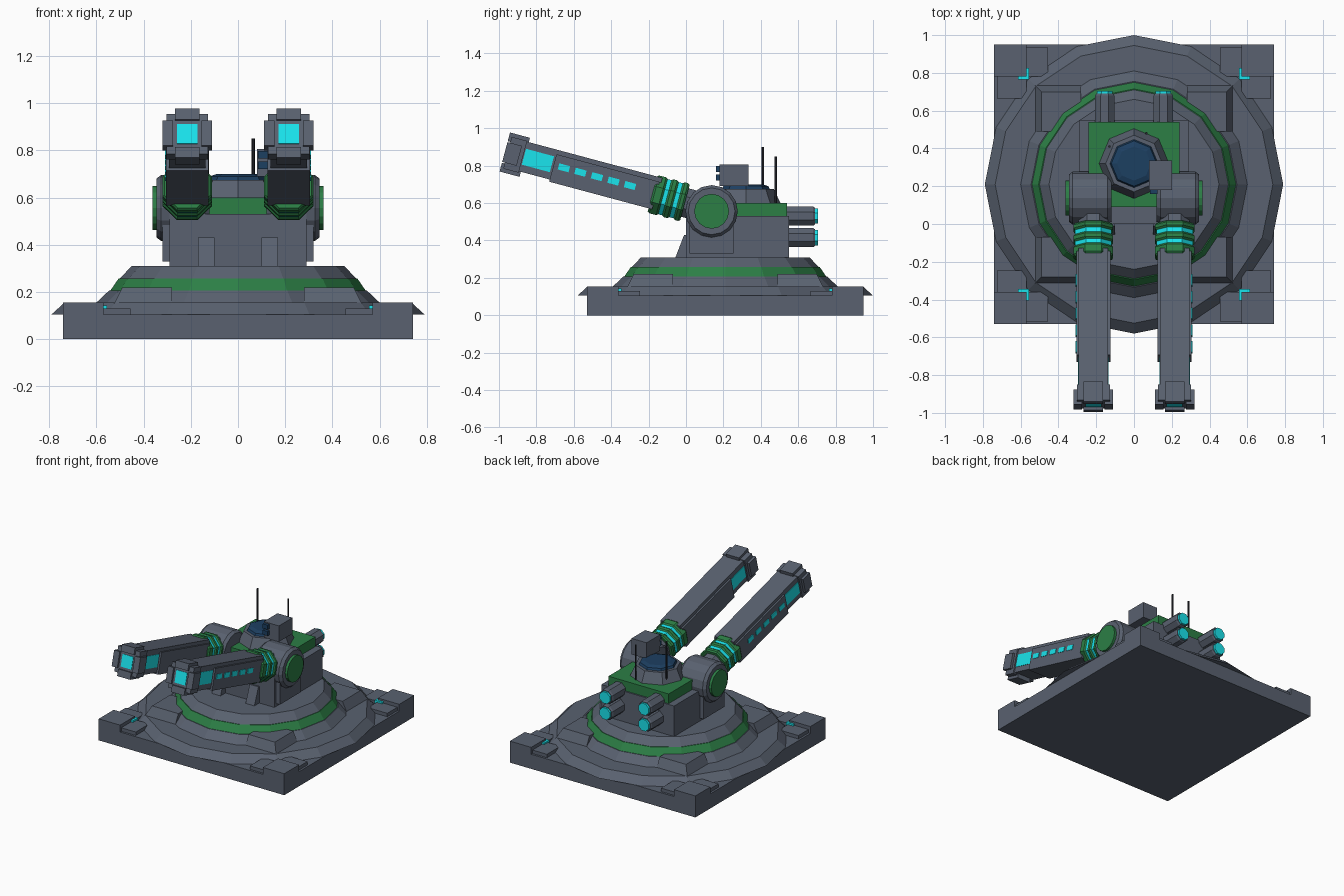
import bpy, bmesh
from math import radians, pi, cos, sin
from mathutils import Matrix, Vector

if "Cube" in bpy.data.objects:
    bpy.data.objects.remove(bpy.data.objects["Cube"])


def material(name, rgb):
    m = bpy.data.materials.new(name)
    m.diffuse_color = (*rgb, 1)
    m.use_nodes = True
    m.node_tree.nodes["Principled BSDF"].inputs["Base Color"].default_value = m.diffuse_color
    return m


SLATE = material("slate", (0.10, 0.12, 0.16))
GREEN = material("green", (0.025, 0.21, 0.06))
CYAN = material("cyan", (0.01, 0.78, 0.85))
BLUE = material("blue", (0.012, 0.05, 0.12))
DARK = material("dark", (0.02, 0.022, 0.03))
I = Matrix.Identity(4)


def finish(name, bm, mat, mtx):
    bmesh.ops.recalc_face_normals(bm, faces=bm.faces)
    me = bpy.data.meshes.new(name)
    bm.to_mesh(me)
    bm.free()
    me.materials.append(mat)
    ob = bpy.data.objects.new(name, me)
    ob.matrix_world = mtx
    bpy.context.collection.objects.link(ob)
    return ob


def box(name, x, y, z, mat=SLATE, mtx=I):
    """Box from three (min, max) ranges."""
    bm = bmesh.new()
    bmesh.ops.create_cube(bm, size=1)
    for v in bm.verts:
        v.co = Vector([r[0] if c < 0 else r[1] for c, r in zip(v.co, (x, y, z))])
    return finish(name, bm, mat, mtx)


def lathe(name, profile, sides, mat=SLATE, mtx=I, turn=0.0):
    """Capped solid of revolution about z from (radius, z) points."""
    bm = bmesh.new()
    rings = [[bm.verts.new((r * cos(turn + 2 * pi * k / sides), r * sin(turn + 2 * pi * k / sides), z))
              for k in range(sides)] for r, z in profile]
    for a, b in zip(rings, rings[1:]):
        for k in range(sides):
            j = (k + 1) % sides
            bm.faces.new((a[k], a[j], b[j], b[k]))
    bm.faces.new(rings[0])
    bm.faces.new(rings[-1])
    return finish(name, bm, mat, mtx)


def prism(name, yz, x, mat=SLATE):
    """Side profile in (y, z) extruded between two x values."""
    bm = bmesh.new()
    f = bm.faces.new([bm.verts.new((x[0], y, z)) for y, z in yz])
    ext = bmesh.ops.extrude_face_region(bm, geom=[f])["geom"]
    bmesh.ops.translate(bm, vec=(x[1] - x[0], 0, 0), verts=[v for v in ext if isinstance(v, bmesh.types.BMVert)])
    return finish(name, bm, mat, I)


def span(s, a, b):
    return tuple(sorted((s * a, s * b)))


CY = 0.21                       # centre of the round base
base = Matrix.Translation((0, CY, 0))

# Square plate and stepped round base
box("base_plate", (-.74, .74), (CY - .74, CY + .74), (0, .105))
lathe("base_disc", [(.79, .105), (.735, .155)], 16, mtx=base)
lathe("base_step", [(.60, .155), (.545, .207)], 16, mtx=base)
lathe("green_ring", [(.54, .207), (.505, .258)], 16, GREEN, base)
lathe("turntable", [(.50, .258), (.45, .31)], 16, mtx=base)

# Corner blocks, lights and ring clamps
for sx in (-1, 1):
    for sy in (-1, 1):
        box("corner_block", span(sx, .57, .74), span(sy, .57, .74), (.10, .155), mtx=base)
        box("corner_arm_x", span(sx, .455, .57), span(sy, .57, .725), (.10, .13), mtx=base)
        box("corner_arm_y", span(sx, .57, .725), span(sy, .455, .57), (.10, .13), mtx=base)
        box("corner_light_x", span(sx, .555, .615), span(sy, .555, .571), (.105, .142), CYAN, base)
        box("corner_light_y", span(sx, .555, .571), span(sy, .555, .615), (.105, .142), CYAN, base)
        clamp = box("ring_clamp", span(sx, .28, .525), span(sy, .28, .525), (.15, .22), mtx=base)
        for v in clamp.data.vertices:       # slope the outer sides
            if v.co.z > .2:
                v.co.x = sx * min(abs(v.co.x), .49)
                v.co.y = sy * min(abs(v.co.y), .49)

# Turret body
box("turret_body", (-.29, .29), (0, .55), (.30, .53))
box("green_deck", (-.24, .24), (.09, .54), (.53, .60), GREEN)
cup = Matrix.Translation((0, .32, 0))
lathe("cupola", [(.185, .60), (.15, .675), (.13, .675)], 8, mtx=cup)
lathe("cupola_dome", [(.13, .67), (.12, .69), (.09, .70)], 8, BLUE, cup)

# Sensor box and antennas
box("sensor_box", (.08, .20), (.18, .335), (.69, .805))
for z in (.72, .765):
    box("sensor_lens", (.085, .125), (.16, .185), (z, z + .032), BLUE)
for x, y, z0, z1 in ((-.13, .41, .60, .90), (.065, .48, .60, .85)):
    lathe("antenna", [(.007, z0), (.007, z1)], 6, DARK, Matrix.Translation((x, y, 0)))

for s in (-1, 1):
    # Front struts
    prism("front_strut", [(-.06, .30), (-.01, .43), (.02, .43), (.02, .30)], span(s, .10, .17))

    # Rear exhaust tubes
    for z in (.415, .53):
        m = Matrix.Translation((s * .155, .5, z)) @ Matrix.Rotation(-pi / 2, 4, 'X')
        lathe("exhaust_tube", [(.055, 0), (.055, .18), (.048, .19)], 8, mtx=m, turn=pi / 8)
        lathe("exhaust_glow", [(.044, .18), (.044, .205)], 8, CYAN, m, pi / 8)

    # Gun mount: housing, drum and green cap
    box("mount_housing", span(s, .14, .32), (.02, .255), (.33, .556))
    m = Matrix.Translation((0, .137, .556)) @ Matrix.Rotation(s * pi / 2, 4, 'Y')
    lathe("mount_drum", [(.125, .12), (.14, .14), (.14, .325), (.125, .345)], 16, mtx=m)
    lathe("mount_cap", [(.093, .33), (.093, .363)], 16, GREEN, m)

    # Gun, built along local -y and pitched up
    g = Matrix.Translation((s * .215, .137, .556)) @ Matrix.Rotation(radians(-15), 4, 'X')
    ga = g @ Matrix.Translation((0, 0, .008)) @ Matrix.Rotation(pi / 2, 4, 'X')
    lathe("gun_neck", [(.085, 0), (.085, .32)], 8, mtx=ga, turn=pi / 8)
    for a, b in ((.15, .187), (.21, .25), (.272, .33)):
        lathe("collar_ring", [(.105, a), (.113, a + .01), (.113, b - .01), (.105, b)], 8, GREEN, ga, pi / 8)
    for a, b in ((.187, .21), (.25, .272)):
        lathe("collar_glow", [(.105, a), (.105, b)], 8, CYAN, ga, pi / 8)
    box("barrel", (-.078, .078), (-1.12, -.30), (-.06, .104), mtx=g)
    box("barrel_casing", (-.09, .09), (-.88, -.31), (-.072, .08), mtx=g)
    box("barrel_window", (-.081, .081), (-1.045, -.89), (-.022, .066), CYAN, g)
    for k in range(5):
        c = -.457 - .0915 * k
        box("barrel_dash", span(s, .08, .094), (c - .03, c + .03), (.003, .037), CYAN, g)

    # Muzzle: core, side and top lugs, glowing bore
    box("muzzle_core", (-.088, .088), (-1.135, -1.05), (-.068, .108), mtx=g)
    for t in (-1, 1):
        box("muzzle_side_lug", span(t, .06, .105), (-1.15, -1.07), (-.035, .075), mtx=g)
        lo, hi = span(t, .06, .108)
        box("muzzle_top_lug", (-.052, .052), (-1.15, -1.04), (lo + .02, hi + .02), mtx=g)
    box("muzzle_bore", (-.043, .043), (-1.139, -1.10), (-.023, .063), CYAN, g)
